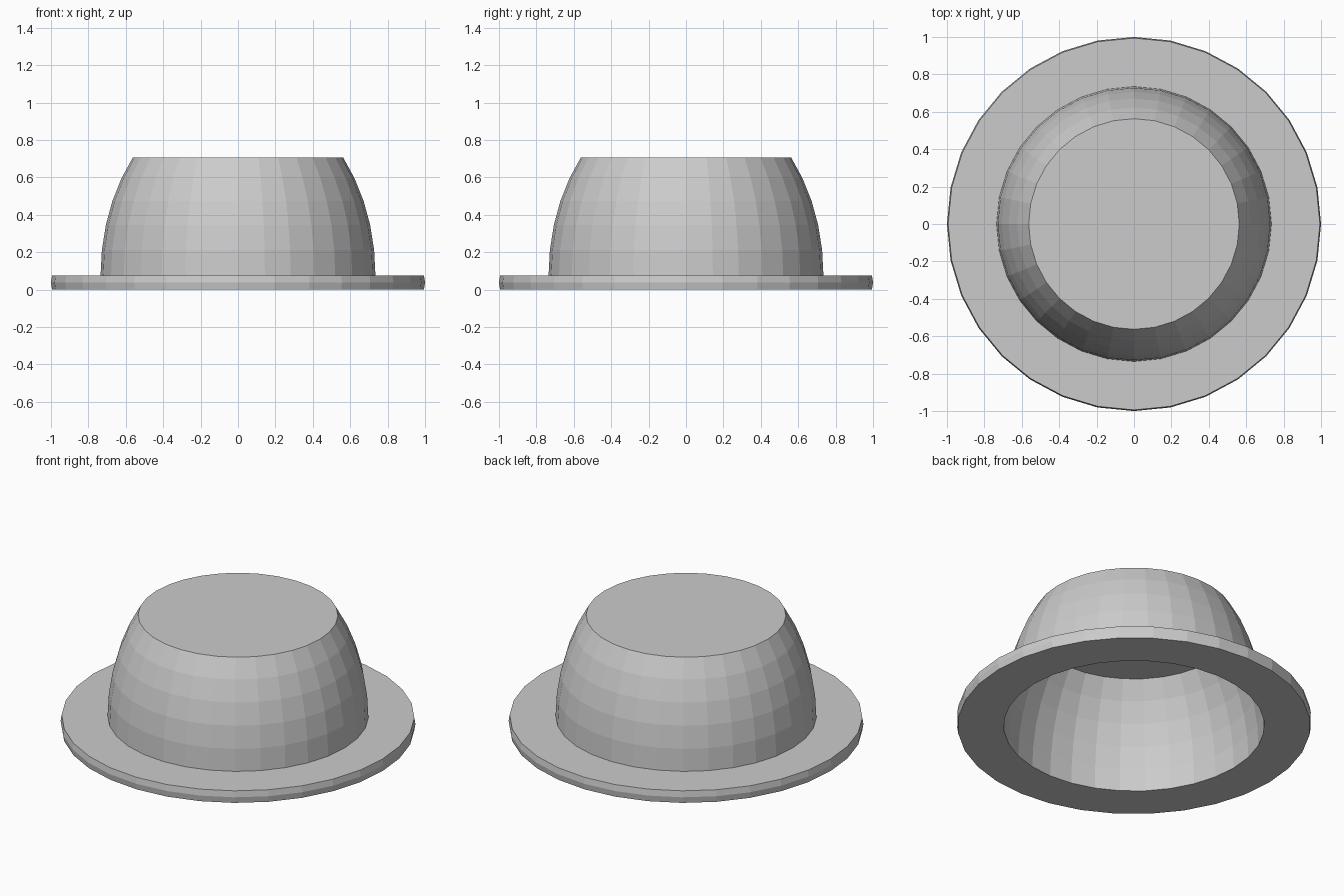
import bpy, bmesh
from math import sin, cos, pi, radians

SIDES = 32
THICK = 0.075     # brim height and vertical thickness of the crown
R_CROWN = 0.735   # crown radius at the brim
RISE = 0.98       # vertical half-axis of the crown's curve
CUT = radians(40) # latitude where the crown is cut flat
STEPS = 5

cube = bpy.data.objects.get("Cube")
if cube:
    bpy.data.objects.remove(cube, do_unlink=True)

grey = bpy.data.materials.new("light_grey")
grey.use_nodes = True
colour = (0.6, 0.6, 0.6, 1)
grey.diffuse_color = colour
grey.node_tree.nodes["Principled BSDF"].inputs["Base Color"].default_value = colour


def lathe(name, profile, caps=False):
    """Spin (radius, z) points round the z axis; optionally cap both ends."""
    bm = bmesh.new()
    rings = []
    for r, z in profile:
        angles = [2 * pi * i / SIDES for i in range(SIDES)]
        rings.append([bm.verts.new((r * cos(a), r * sin(a), z)) for a in angles])
    for lower, upper in zip(rings, rings[1:]):
        for i in range(SIDES):
            j = (i + 1) % SIDES
            bm.faces.new((lower[i], lower[j], upper[j], upper[i]))
    if caps:
        bm.faces.new(list(reversed(rings[0])))
        bm.faces.new(rings[-1])
    mesh = bpy.data.meshes.new(name)
    bm.to_mesh(mesh)
    bm.free()
    mesh.materials.append(grey)
    obj = bpy.data.objects.new(name, mesh)
    bpy.context.collection.objects.link(obj)
    return obj


# Crown: the same curved wall inside and outside, shifted up by the thickness
curve = [(R_CROWN * cos(CUT * i / STEPS), RISE * sin(CUT * i / STEPS))
         for i in range(STEPS + 1)]
inner = list(reversed(curve))
outer = [(r, z + THICK) for r, z in curve]
lathe("crown", inner + outer, caps=True)

# Brim: flat ring with a slightly pointed rim
edge = 0.994
lathe("brim", [(R_CROWN, 0), (edge, 0), (1, THICK / 2), (edge, THICK), (R_CROWN, THICK)])
